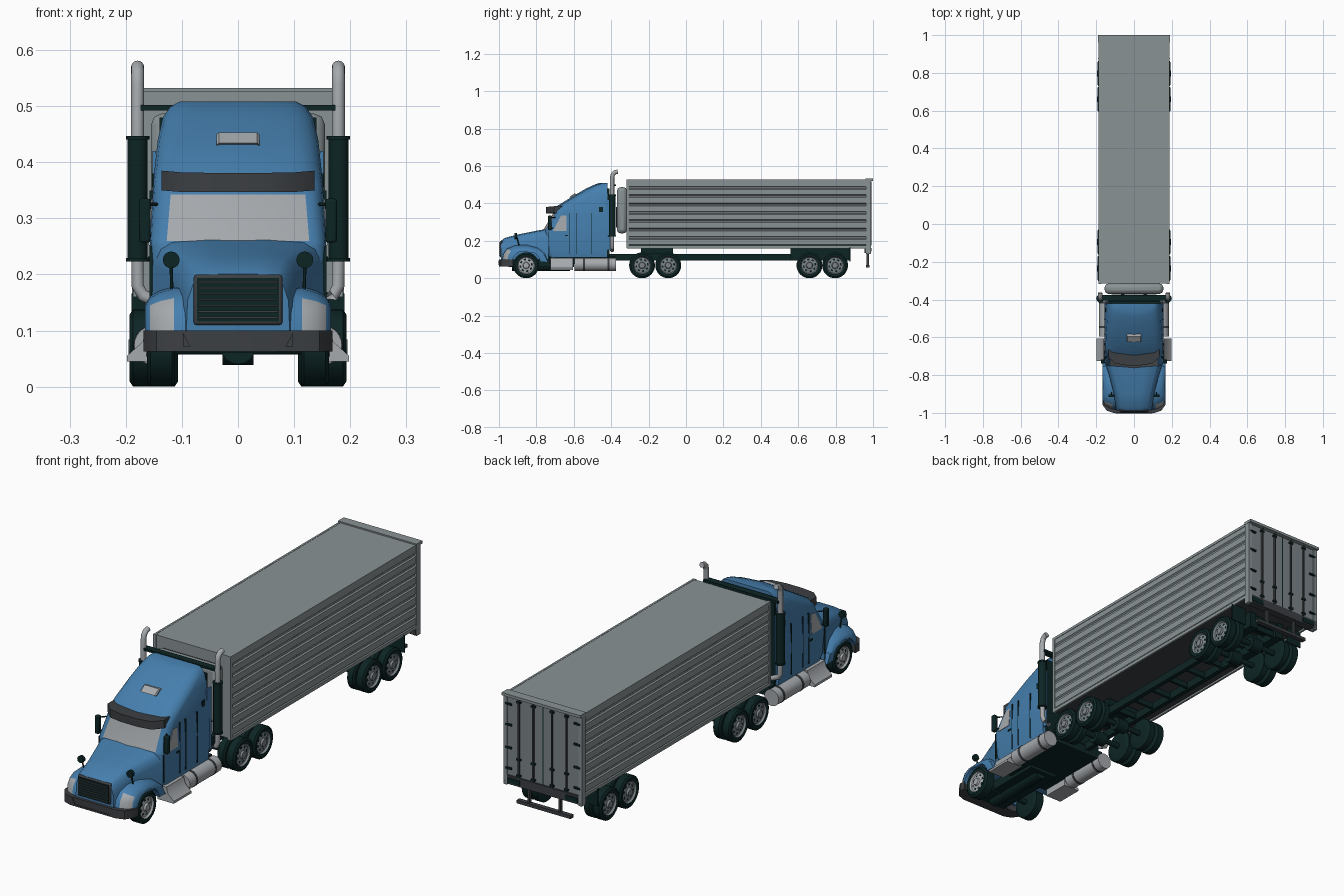
import bpy, bmesh, math
from mathutils import Vector

if "Cube" in bpy.data.objects:
    bpy.data.objects.remove(bpy.data.objects["Cube"])

def mat(name, r, g, b):
    m = bpy.data.materials.new(name)
    m.diffuse_color = (r, g, b, 1)
    m.use_nodes = True
    m.node_tree.nodes["Principled BSDF"].inputs["Base Color"].default_value = m.diffuse_color
    return m

BLUE = mat("cab_blue", 0.06, 0.21, 0.42)
GREY = mat("trailer_grey", 0.25, 0.29, 0.30)
DOOR = mat("door_grey", 0.20, 0.23, 0.25)
LIGHT = mat("light_grey", 0.38, 0.40, 0.42)
DARK = mat("green_black", 0.004, 0.018, 0.018)
CHAR = mat("charcoal", 0.045, 0.05, 0.056)

def loft(name, rings, mats, rule=None, angle=35):
    """Skin a list of closed point loops; rule(ring, segment) picks the material slot."""
    bm = bmesh.new()
    vs = [[bm.verts.new(p) for p in r] for r in rings]
    n = len(rings[0])
    for i in range(len(rings) - 1):
        for j in range(n):
            k = (j + 1) % n
            f = bm.faces.new((vs[i][j], vs[i][k], vs[i + 1][k], vs[i + 1][j]))
            f.material_index = rule(i, j) if rule else 0
    bm.faces.new(vs[0][::-1])
    cap = bm.faces.new(vs[-1])
    cap.material_index = rule(len(rings) - 2, 1) if rule else 0
    bmesh.ops.recalc_face_normals(bm, faces=bm.faces)
    me = bpy.data.meshes.new(name)
    bm.to_mesh(me)
    bm.free()
    for m in (mats if isinstance(mats, (list, tuple)) else [mats]):
        me.materials.append(m)
    ob = bpy.data.objects.new(name, me)
    bpy.context.collection.objects.link(ob)
    bpy.ops.object.select_all(action='DESELECT')
    ob.select_set(True)
    bpy.context.view_layer.objects.active = ob
    bpy.ops.object.shade_smooth_by_angle(angle=math.radians(angle))
    return ob

def box(name, x, y, z, m, bevel=0):
    ring = lambda h: [(x[0], y[0], h), (x[1], y[0], h), (x[1], y[1], h), (x[0], y[1], h)]
    ob = loft(name, [ring(z[0]), ring(z[1])], m)
    if bevel:
        b = ob.modifiers.new("bevel", 'BEVEL')
        b.width, b.segments = bevel, 2
    return ob

def pair(name, x, y, z, m, bevel=0):
    for s, side in ((1, "left"), (-1, "right")):
        box(f"{name}_{side}", sorted((s * x[0], s * x[1])), y, z, m, bevel)

def tube(name, pts, r, m, n=16):
    pts = [Vector(p) for p in pts]
    rings = []
    for i, p in enumerate(pts):
        t = (pts[min(i + 1, len(pts) - 1)] - pts[max(i - 1, 0)]).normalized()
        u = t.cross(Vector((0, 0, 1) if abs(t.x) > 0.8 else (1, 0, 0))).normalized()
        v = t.cross(u)
        rings.append([p + r * (math.cos(a) * u + math.sin(a) * v)
                      for a in [2 * math.pi * k / n for k in range(n)]])
    return loft(name, rings, m, angle=50)

def wheel(name, s, y, x0, x1, rim, n=32):
    """Tyre and dished rim turned about the axle; dark slots alternate round the rim."""
    prof = [(x0, .04), (x0, .06), (x0 + .006, .069), (x1 - .006, .069), (x1, .060), (x1 - .002, .047),
            (x1 - .010, .042), (x1 - .010, .036), (x1 - .008, .027), (x1 - .006, .018), (x1 + .002, .015), (x1 + .002, .004)]
    rings = [[(s * x, y + r * math.cos(2 * math.pi * k / n), .069 + r * math.sin(2 * math.pi * k / n))
              for k in range(n)] for x, r in prof]
    loft(name, rings, [DARK, rim], lambda i, j: 0 if i < 5 or (i == 7 and j % 4 < 2) else 1)

# Wheels
for s, side in ((1, "left"), (-1, "right")):
    wheel(f"front_wheel_{side}", s, -.855, .112, .162, LIGHT)
    for k, y in enumerate((-.235, -.095, .66, .797)):
        wheel(f"rear_inner_wheel_{k}_{side}", s, y, .107, .145, DOOR)
        wheel(f"rear_outer_wheel_{k}_{side}", s, y, .151, .193, DOOR)
for k, y in enumerate((-.855, -.235, -.095, .66, .797)):
    tube(f"axle_{k}", [(-.13, y, .069), (.13, y, .069)], .012, DARK)
    if k:
        tube(f"axle_housing_{k}", [(-.028, y, .069), (.028, y, .069)], .03, DARK)

# Chassis
pair("chassis_rail", (.05, .07), (-.94, .88), (.095, .13), DARK)
for k in range(12):
    y = -.4 + k * .114
    box(f"cross_member_{k}", (-.05, .05), (y, y + .012), (.1, .125), DARK)
box("engine_block", (-.07, .07), (-.95, -.6), (.06, .15), DARK)
tube("engine_sump", [(0, -.93, .07), (0, -.62, .07)], .03, DARK)
box("cab_floor", (-.14, .14), (-.73, -.38), (.075, .115), DARK)
box("fifth_wheel", (-.08, .08), (-.24, -.07), (.13, .162), DARK)
pair("trailer_bogie_rail", (.06, .09), (.56, .88), (.095, .166), DARK)
for k, y in enumerate((.57, .66, .73, .797, .86)):
    box(f"bogie_cross_member_{k}", (-.09, .09), (y, y + .015), (.13, .16), DARK)
pair("mud_flap", (.115, .19), (.875, .88), (.09, .166), DARK)

# Trailer body with ribbed sides
side = []
for k in range(8):
    z = .168 + k * .0445
    side += [(.179, z), (.179, z + .007), (.185, z + .012), (.185, z + .040)]
side.append((.181, .526))
sec = side + [(-x, z) for x, z in reversed(side)]
last = len(sec) - 1
loft("trailer_body", [[(x, y, z) for x, z in sec] for y in (-.315, .978)], [GREY, CHAR],
     lambda i, j: 1 if j == last else 0, 20)
for k in (0, 1):
    pair(f"trailer_edge_{k}", (.178, .187), (-.316, .97), ((.16, .175), (.515, .527))[k], GREY)
pair("front_corner_post", (.172, .187), (-.318, -.305), (.162, .527), GREY)
box("refrigeration_unit", (-.155, .155), (-.37, -.315), (.24, .487), GREY, .02)
box("refrigeration_grille", (-.12, .12), (-.373, -.368), (.27, .38), CHAR)

# Trailer rear
box("rear_top_rim", (-.19, .19), (.96, 1.0), (.52, .532), GREY)
pair("rear_post", (.172, .189), (.962, .988), (.13, .522), GREY)
box("rear_sill", (-.187, .187), (.955, .988), (.135, .172), CHAR)
pair("rear_lamp_plate", (.11, .17), (.988, .991), (.142, .163), DARK)
pair("rear_door", (.002, .172), (.976, .984), (.174, .518), DOOR)
for k, x in enumerate((.045, .115)):
    pair(f"lock_bar_{k}", (x - .003, x + .003), (.984, .992), (.174, .518), CHAR)
    for h, z in enumerate((.18, .25, .50)):
        pair(f"lock_bracket_{k}_{h}", (x - .009, x + .009), (.984, .993), (z, z + .008), DARK)
box("door_gap", (-.002, .002), (.975, .985), (.174, .518), DARK)
for k, z in enumerate((.20, .29, .39, .48)):
    pair(f"door_hinge_{k}", (.15, .18), (.984, .991), (z, z + .008), DARK)
pair("bumper_hanger", (.07, .08), (.965, .978), (.065, .14), CHAR)
box("underride_bar", (-.13, .13), (.962, .982), (.058, .072), CHAR)

# Cab: stacked outlines, windscreen coloured on the front faces of one band
def outline(z, yf, w, rx, ry, bow=.012):
    h = [(w, -.42)] + [(w - rx + rx * math.cos(a), yf + ry - ry * math.sin(a))
                       for a in [math.pi / 8 * k for k in range(5)]]
    return [(x, y, z) for x, y in h] + [(0, yf - bow, z)] + [(-x, y, z) for x, y in reversed(h)]
cab = [(.11, -.73, .150, .03, .03), (.14, -.742, .155, .03, .03), (.25, -.752, .157, .03, .03),
       (.260, -.750, .157, .03, .035), (.343, -.700, .152, .032, .04), (.36, -.70, .151, .035, .045),
       (.385, -.680, .149, .05, .06), (.44, -.590, .143, .05, .07), (.48, -.522, .134, .05, .07),
       (.50, -.478, .120, .05, .04), (.508, -.455, .104, .05, .02)]
loft("cab", [outline(*r) for r in cab], [BLUE, LIGHT], lambda i, j: 1 if i == 3 and j in (5, 6) else 0)
box("cab_back_panel", (-.14, .14), (-.422, -.41), (.12, .48), DARK)
box("stack_cross_bar", (-.18, .18), (-.405, -.375), (.492, .502), DARK)
pair("cab_side_extender", (.146, .152), (-.43, -.40), (.15, .42), BLUE)

def bent(name, rows, m, bevel=0):
    """Bar running across x; rows hold x, front y, back y, bottom z, top z."""
    rows = [(-r[0],) + r[1:] for r in reversed(rows)] + list(rows)
    return loft(name, [[(x, a, z0), (x, a, z1), (x, b, z1), (x, b, z0)] for x, a, b, z0, z1 in rows], m)
bent("sun_visor", [(.04, -.748, -.68, .347, .381), (.10, -.738, -.66, .347, .382), (.136, -.705, -.64, .35, .385)], CHAR)
bent("front_bumper", [(.11, -1.0, -.94, .063, .1), (.145, -.988, -.935, .063, .1), (.168, -.955, -.925, .063, .1)], CHAR)
bent("bumper_centre", [(.085, -1.003, -.99, .072, .072), (.098, -1.003, -.99, .072, .096)], CHAR)
loft("roof_lamp", [[(x, y - d, z + d) for y, z in ((-.618, .428), (-.59, .447))] +
                   [(x, y + .02, z) for y, z in ((-.59, .447), (-.618, .428))]
                   for x, d in ((-.038, .003), (-.034, .006), (.034, .006), (.038, .003))], LIGHT)

# Hood
def hood_section(y, w, zt):
    h = [(w + .012, .10), (w + .010, zt - .045), (w, zt - .015), (w * .86, zt - .002), (w * .4, zt + .003)]
    return [(x, y, z) for x, z in h] + [(-x, y, z) for x, z in reversed(h)]
loft("hood", [hood_section(*r) for r in ((-.988, .080, .198), (-.968, .086, .213), (-.89, .098, .233),
                                         (-.80, .122, .251), (-.735, .142, .262))], BLUE)
box("grille_frame", (-.079, .079), (-.994, -.98), (.11, .200), CHAR, .005)
box("grille", (-.073, .073), (-.996, -.985), (.116, .194), DARK)
for k in range(7):
    z = .122 + k * .0105
    box(f"grille_slat_{k}", (-.071, .071), (-.999, -.99), (z, z + .003), CHAR)

# Fenders with headlamps coloured on the front faces
outer = [(-.985, .10), (-.979, .13), (-.958, .158), (-.915, .175), (-.85, .179), (-.79, .167), (-.755, .137), (-.737, .085)]
inner = [(-.855 + .079 * math.cos(a), .07 + .079 * math.sin(a))
         for a in [math.radians(12 + 15.2 * k) for k in range(11)]]
for s, sd in ((1, "left"), (-1, "right")):
    rings = []
    for x, k, d in ((.08, 0, 0), (.114, .005, 0), (.14, .016, .008), (.157, .032, .018), (.166, .05, .034)):
        sec = [(y + k * max(0, -.9 - y) / .085, z - d * max(0, z - .1) / .08) for y, z in outer] + inner
        rings.append([(s * x, y, z) for y, z in sec])
    loft(f"fender_{sd}", rings, [BLUE, LIGHT], lambda i, j: 1 if i in (1, 2) and j in (0, 1) else 0)

    # Mirrors
    tube(f"hood_mirror_{sd}", [(s * .119, -.917, .226), (s * .119, -.903, .226)], .015, DARK)
    tube(f"hood_mirror_arm_{sd}", [(s * .119, -.905, .22), (s * .118, -.89, .165)], .003, DARK, 8)
    for k, z in enumerate((.268, .325)):
        tube(f"mirror_arm_{k}_{sd}", [(s * .145, -.70, z), (s * .165, -.725, z)], .003, DARK, 8)

    # Exhaust stacks
    X, Y = s * .179, -.395
    tube(f"stack_canister_{sd}", [(X, Y, .225), (X, Y, .445)], .018, DARK, 24)
    for k, z in enumerate((.223, .441)):
        tube(f"stack_collar_{k}_{sd}", [(X, Y, z), (X, Y, z + .006)], .021, DARK, 24)
    tube(f"stack_pipe_{sd}", [(X, Y, .44), (X, Y, .54), (X, Y + .004, .556), (X, Y + .014, .566), (X, Y + .03, .570)], .0115, LIGHT)
    tube(f"stack_elbow_{sd}", [(X, Y, .23), (X, Y, .18), (s * .170, Y, .163), (s * .14, Y, .15)], .011, LIGHT)

    # Fuel tank and flared step
    tube(f"fuel_tank_{sd}", [(s * .15, -.595, .074), (s * .15, -.375, .074)], .035, LIGHT, 28)
    for k, y in enumerate((-.55, -.42)):
        tube(f"tank_strap_{k}_{sd}", [(s * .15, y, .074), (s * .15, y + .01, .074)], .0365, CHAR, 28)
    step = [(.12, .108), (.162, .108), (.170, .080), (.198, .055), (.198, .045), (.12, .045)]
    loft(f"step_{sd}", [[(s * x, y, z) for x, z in step] for y in (-.725, -.605)], LIGHT)

    # Side windows, following the screen slope
    win = [(-.712, .252), (-.640, .252), (-.640, .335), (-.668, .335)]
    loft(f"side_window_{sd}", [[(s * (x - .06 * (z - .25)), y, z) for y, z in win] for x in (.150, .1595)], LIGHT)
pair("side_mirror", (.156, .176), (-.738, -.718), (.257, .335), DARK, .004)

# Door seams, handles and sleeper vents
for k, (y, z0, z1) in enumerate(((-.735, .13, .25), (-.625, .13, .35), (-.585, .13, .35), (-.505, .13, .35))):
    pair(f"panel_seam_{k}", (.15, .1578), (y, y + .003), (z0, z1), DARK)
pair("door_handle", (.15, .160), (-.648, -.63), (.225, .232), DARK)
pair("sleeper_vent", (.14, .1535), (-.465, -.445), (.355, .38), DARK)
